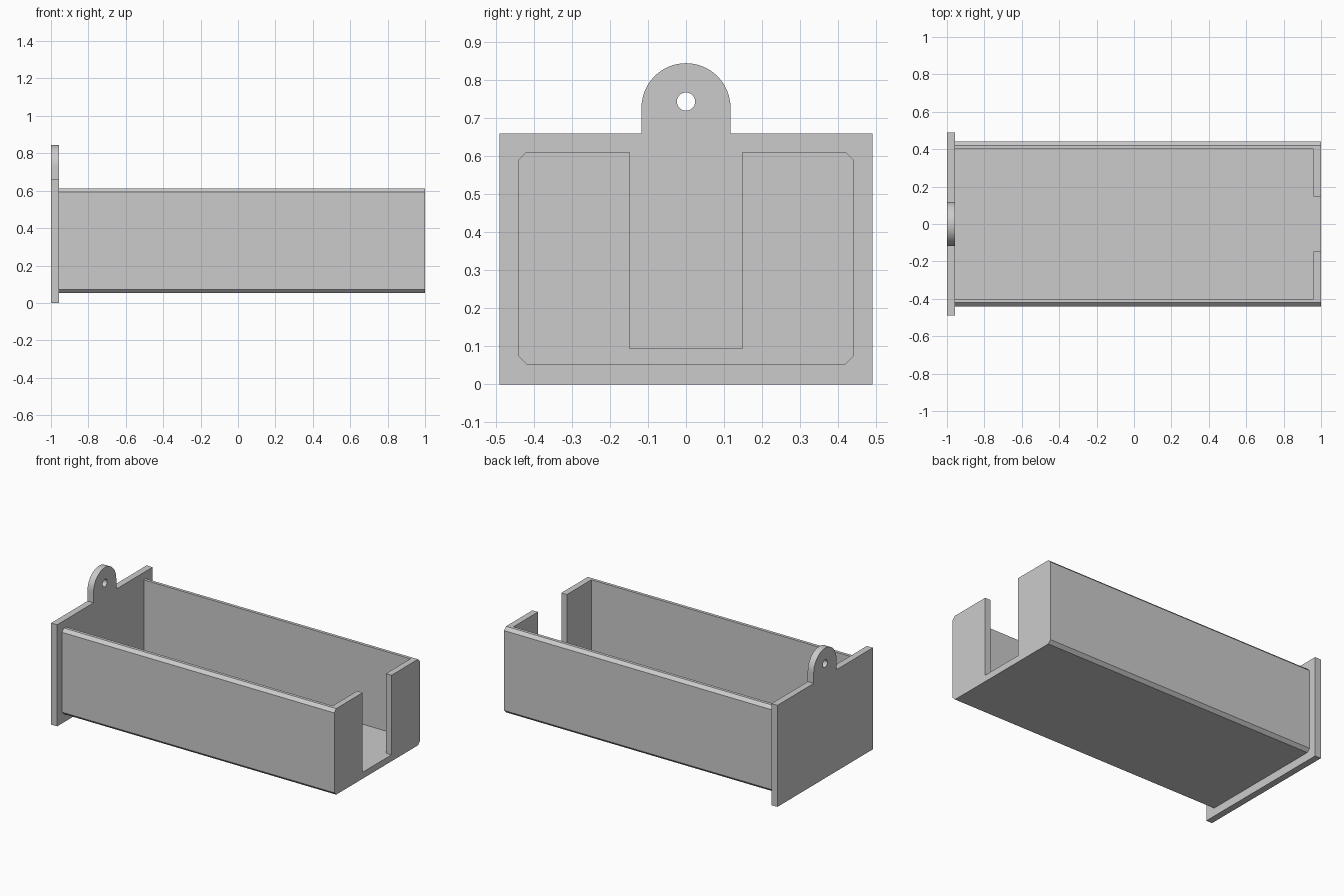
import bpy
import bmesh
from math import sin, cos, pi, radians
from mathutils import Vector

cube = bpy.data.objects.get("Cube")
if cube:
    bpy.data.objects.remove(cube, do_unlink=True)

grey = bpy.data.materials.new("plain_grey")
grey.use_nodes = True
colour = (0.6, 0.6, 0.6, 1)
grey.diffuse_color = colour
grey.node_tree.nodes["Principled BSDF"].inputs["Base Color"].default_value = colour


def extrude_x(name, profile, x0, x1):
    """Solid made by sweeping a (y, z) outline from x0 to x1."""
    bm = bmesh.new()
    face = bm.faces.new([bm.verts.new((x0, y, z)) for y, z in profile])
    swept = bmesh.ops.extrude_face_region(bm, geom=[face])["geom"]
    bmesh.ops.translate(bm, vec=Vector((x1 - x0, 0, 0)),
                        verts=[v for v in swept if isinstance(v, bmesh.types.BMVert)])
    bmesh.ops.recalc_face_normals(bm, faces=bm.faces)
    mesh = bpy.data.meshes.new(name)
    bm.to_mesh(mesh)
    bm.free()
    mesh.materials.append(grey)
    obj = bpy.data.objects.new(name, mesh)
    bpy.context.collection.objects.link(obj)
    return obj


def activate(obj):
    bpy.ops.object.select_all(action='DESELECT')
    obj.select_set(True)
    bpy.context.view_layer.objects.active = obj


def cut(obj, cutter):
    cutter.hide_render = True
    activate(obj)
    mod = obj.modifiers.new("cut", 'BOOLEAN')
    mod.operation = 'DIFFERENCE'
    mod.solver = 'EXACT'
    mod.object = cutter
    bpy.ops.object.modifier_apply(modifier=mod.name)
    bpy.data.objects.remove(cutter, do_unlink=True)


def rectangle(half, z0, z1):
    return [(-half, z0), (half, z0), (half, z1), (-half, z1)]


def arc(radius, z, start, end, steps):
    angles = [start + (end - start) * i / steps for i in range(steps + 1)]
    return [(radius * cos(a), z + radius * sin(a)) for a in angles]


# Measurements
plate_x = -0.957
wall_x = 0.96
half, bottom, top, chamfer = 0.44, 0.053, 0.612, 0.02
floor = 0.095

# Tray: chamfered block, hollowed, with a slot in the end wall
right_side = [(half - chamfer, bottom), (half, bottom + chamfer),
              (half, top - chamfer), (half - chamfer, top)]
left_side = [(-y, z) for y, z in reversed(right_side)]
tray = extrude_x("tray", right_side + left_side, plate_x, 1)
cut(tray, extrude_x("cavity_cutter", rectangle(0.40, floor, 1), -1.2, wall_x))
cut(tray, extrude_x("slot_cutter", rectangle(0.148, floor, 1), 0.9, 1.2))

# Back plate with a rounded hanging tab and a screw hole
tab, shoulder = 0.117, 0.66
outline = [(-0.49, 0), (0.49, 0), (0.49, shoulder), (tab, shoulder)]
outline += arc(tab, 0.728, 0, pi, 32)
outline += [(-tab, shoulder), (-0.49, shoulder)]
plate = extrude_x("hanging_plate", outline, -1, plate_x)
hole = arc(0.024, 0.744, 0, 2 * pi, 32)[:-1]
cut(plate, extrude_x("hole_cutter", hole, -1.1, -0.9))

for obj in (tray, plate):
    activate(obj)
    bpy.ops.object.shade_smooth_by_angle(angle=radians(30))
